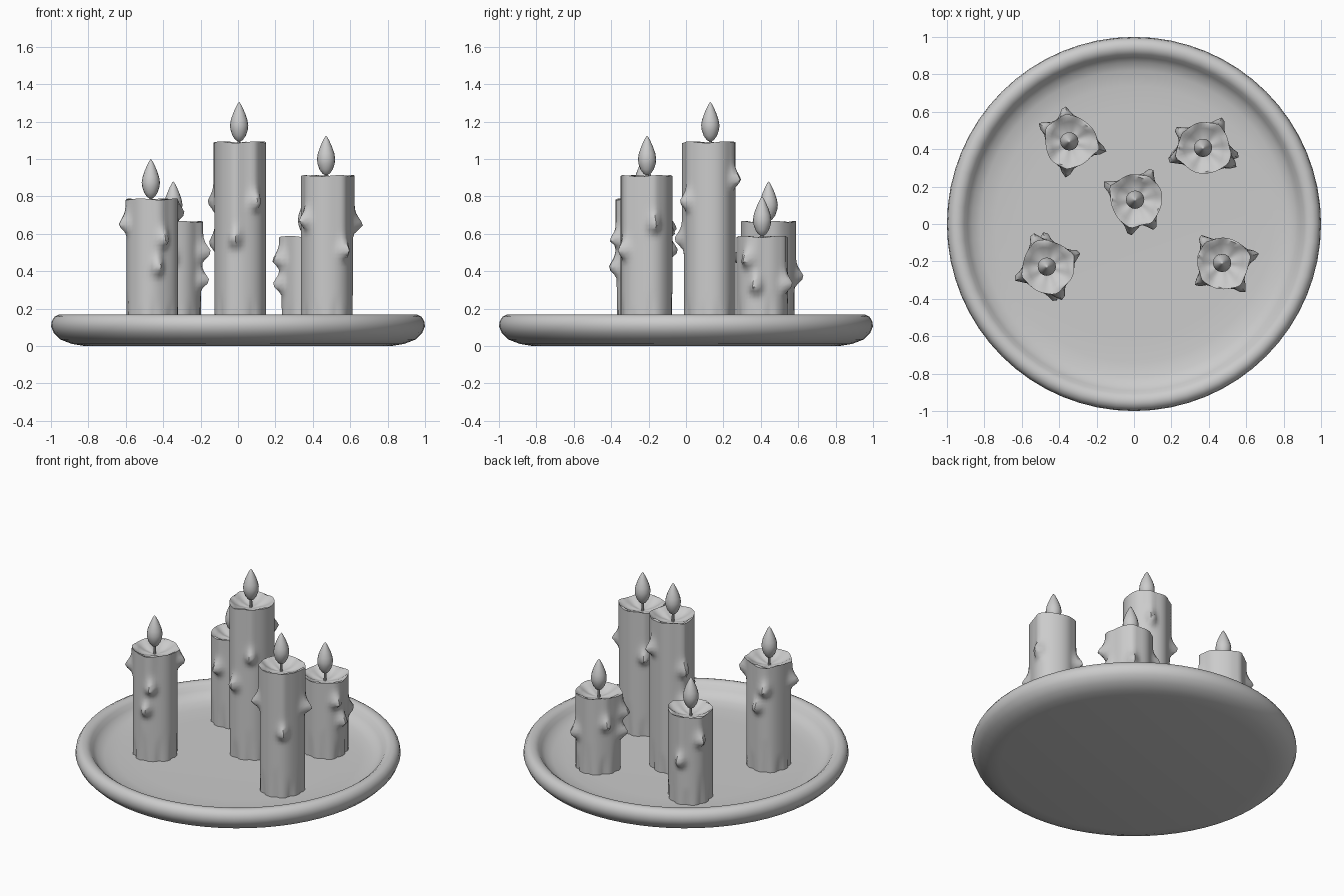
import bpy, bmesh, math, random
from math import sin, cos, pi, exp, radians

cube = bpy.data.objects.get("Cube")
if cube:
    bpy.data.objects.remove(cube, do_unlink=True)

# One plain colour for everything
grey = bpy.data.materials.new("light grey")
grey.use_nodes = True
grey.diffuse_color = (0.6, 0.6, 0.6, 1)
grey.node_tree.nodes["Principled BSDF"].inputs["Base Color"].default_value = (0.6, 0.6, 0.6, 1)

FLOOR = 0.07
RADIUS = 0.138


def lathe(name, rows, segments, place=(0, 0, 0), shape=None, sharp=40):
    """Skin rings of (radius, z); radius 0 makes a pole; shape(row, angle, r, z) bends a ring."""
    bm = bmesh.new()
    rings = []
    for i, (r, z) in enumerate(rows):
        if r == 0:
            rings.append([bm.verts.new((0, 0, z))] * segments)
            continue
        ring = []
        for k in range(segments):
            a = 2 * pi * k / segments
            rr, zz = shape(i, a, r, z) if shape else (r, z)
            ring.append(bm.verts.new((rr * cos(a), rr * sin(a), zz)))
        rings.append(ring)
    for low, high in zip(rings, rings[1:]):
        for k in range(segments):
            n = (k + 1) % segments
            corners = list(dict.fromkeys((low[k], low[n], high[n], high[k])))
            bm.faces.new(corners)
    bmesh.ops.recalc_face_normals(bm, faces=bm.faces)
    mesh = bpy.data.meshes.new(name)
    bm.to_mesh(mesh)
    bm.free()
    mesh.materials.append(grey)
    obj = bpy.data.objects.new(name, mesh)
    obj.location = place
    bpy.context.collection.objects.link(obj)
    bpy.ops.object.select_all(action="DESELECT")
    bpy.context.view_layer.objects.active = obj
    obj.select_set(True)
    bpy.ops.object.shade_smooth_by_angle(angle=radians(sharp))
    return obj


def candle(name, x, y, top, drips, seed):
    rng = random.Random(seed)
    phase = [rng.uniform(0, 2 * pi) for _ in range(4)]
    steps = max(12, int((top - FLOOR) / 0.022))
    rows = [(0, FLOOR)]
    rows += [(RADIUS, FLOOR + (top - FLOOR) * i / steps) for i in range(steps + 1)]
    rim = len(rows) - 1
    # Melted bowl inside the rim
    rows += [(0.128, top - 0.003), (0.105, top - 0.02), (0.075, top - 0.036),
             (0.04, top - 0.044), (0, top - 0.046)]

    def shape(i, a, r, z):
        wave = sin(3 * a + phase[0]) + 0.7 * sin(5 * a + phase[1])
        if i > rim:
            fold = r / RADIUS
            return r + 0.005 * wave * fold, z + 0.006 * fold * sin(7 * a + phase[2])
        r += 0.003 * wave
        # Creases that fade upward from the foot
        foot = max(0, 1 - (z - FLOOR) / (0.17 + 0.06 * sin(5 * a + phase[3])))
        r -= 0.012 * foot * max(0, sin(9 * a + phase[2]))
        # Each drip is a thin run from the rim ending in a heavy bead
        for angle, level in drips:
            d = (a - radians(angle) + pi) % (2 * pi) - pi
            h = z - level
            bead = exp(-(h / (0.055 if h > 0 else 0.03)) ** 2)
            run = 0.01 if h > 0 else 0
            r += (0.047 * bead + run) * exp(-(d / 0.19) ** 2)
        if i == rim:
            z += 0.004 * sin(4 * a + phase[1])
        return r, z

    lathe(name, rows, 48, (x, y, 0), shape, 50)
    # Wick and flame
    fx, fy = x - 0.006, y + 0.002
    lathe(name + "_wick", [(0, top - 0.06), (0.009, top - 0.06), (0.008, top + 0.015),
                           (0, top + 0.015)], 8, (fx, fy, 0))
    flame = [(0, 0), (0.02, 0.012), (0.036, 0.035), (0.046, 0.065), (0.049, 0.09),
             (0.044, 0.12), (0.033, 0.152), (0.02, 0.182), (0.008, 0.205), (0, 0.215)]
    lathe(name + "_flame", [(r, z + top) for r, z in flame], 16, (fx, fy, 0), sharp=60)


# Round tray with a rolled rim
tray = [(0, 0), (0.82, 0), (0.89, 0.012), (0.95, 0.035), (0.985, 0.07), (1, 0.105),
        (0.995, 0.135), (0.98, 0.158), (0.957, 0.168), (0.93, 0.166), (0.908, 0.15),
        (0.89, 0.125), (0.865, 0.1), (0.82, 0.082), (0.74, 0.072), (0.6, FLOOR), (0, FLOOR)]
lathe("tray", tray, 64, sharp=60)

# Candles: position, top height, drips as (direction, height)
candle("tall_candle", 0.012, 0.128, 1.09,
       [(63, 0.88), (152, 0.54), (152, 0.76), (-100, 0.56), (-57, 0.76)], 1)
candle("front_left_candle", 0.477, -0.21, 0.91,
       [(130, 0.6), (15, 0.64), (-53, 0.5), (-142, 0.66)], 2)
candle("front_right_candle", -0.46, -0.23, 0.785,
       [(95, 0.5), (200, 0.64), (-78, 0.41), (-65, 0.56), (25, 0.7), (115, 0.62)], 3)
candle("back_right_candle", -0.34, 0.44, 0.665,
       [(100, 0.36), (150, 0.5), (-15, 0.49), (-15, 0.34), (-97, 0.46)], 4)
candle("back_left_candle", 0.375, 0.405, 0.585,
       [(58, 0.32), (-30, 0.45), (-12, 0.31), (145, 0.4), (200, 0.45), (195, 0.32)], 5)
